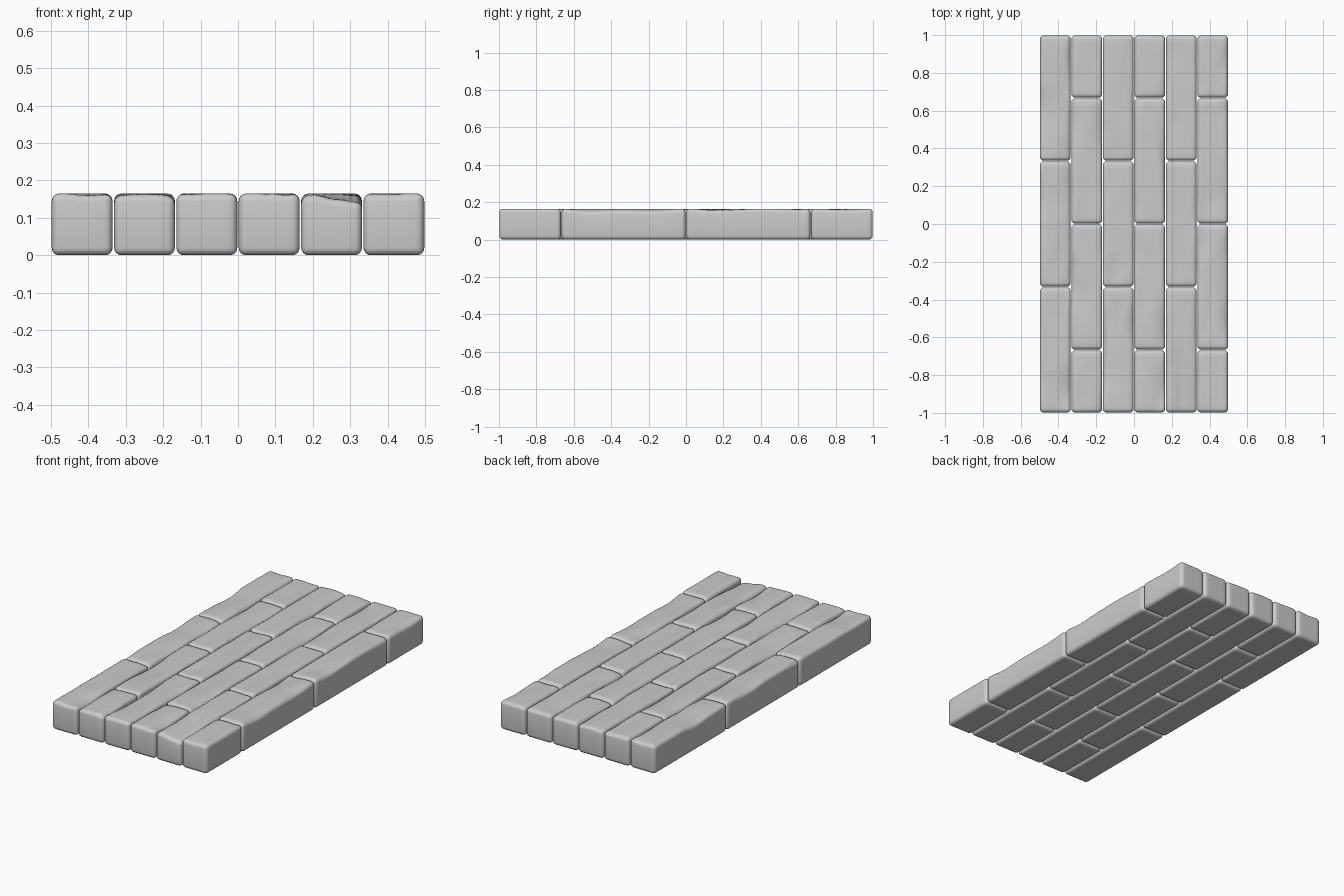
import bpy, bmesh
from mathutils import Vector, noise

if "Cube" in bpy.data.objects:
    bpy.data.objects.remove(bpy.data.objects["Cube"])

H = 0.165          # brick height
W = 1 / 6          # column width
GAP = 0.004
R = 0.02           # rounded edge radius


def smoothstep(a, b, t):
    t = max(0.0, min(1.0, (t - a) / (b - a)))
    return t * t * (3 - 2 * t)


def wear(u, v, seed):
    """Depth of the worn top at position u, v (-1..1 across, metres along)."""
    n = noise.noise(Vector((u * 0.9 + seed * 7.3, v * 4.0, seed * 3.1)))
    fine = noise.noise(Vector((u * 2.5, v * 6.0 + seed * 5.7, seed * 1.7)))
    edge = smoothstep(0.3, 1.0, abs(u))
    return max(0.0, n) * (0.008 + 0.012 * edge) + max(0.0, fine) * 0.004


def brick(name, col, y0, y1, seed):
    x0 = -0.5 + col * W
    cx, cy = x0 + W / 2, (y0 + y1) / 2
    w, l = W - GAP, y1 - y0 - GAP
    bm = bmesh.new()
    bmesh.ops.create_cube(bm, size=1)
    for v in bm.verts:
        v.co = Vector((cx + v.co.x * w, cy + v.co.y * l, (v.co.z + 0.5) * H))
    bmesh.ops.bevel(bm, geom=bm.edges[:], offset=R, segments=4,
                    profile=0.5, affect='EDGES')

    # Cut into slices so the worn surface can bend
    def cut(axis, lo, hi, count):
        no = Vector((0, 0, 0))
        no[axis] = 1
        for i in range(count):
            co = Vector((0, 0, 0))
            co[axis] = lo + (hi - lo) * (i + 1) / (count + 1)
            bmesh.ops.bisect_plane(bm, geom=bm.verts[:] + bm.edges[:] + bm.faces[:],
                                   plane_co=co, plane_no=no)
    cut(0, cx - w / 2 + R, cx + w / 2 - R, 6)
    cut(1, cy - l / 2 + R, cy + l / 2 - R, round(l / 0.025))

    for v in bm.verts:
        u = (v.co.x - cx) / (w / 2)
        depth = wear(u, v.co.y, seed)
        # Chipped front end of the fifth column
        if col == 4 and y0 < -0.9:
            depth += 0.015 * smoothstep(-0.6, 0.2, u) * (1 - smoothstep(-0.95, -0.6, v.co.y))
        # Worn outer edge of the sixth column
        if col == 5 and -0.7 < y0 < -0.6:
            t = abs(v.co.y - cy) / (l / 2)
            depth += 0.009 * smoothstep(0.2, 1.0, u) * (1 - smoothstep(0.5, 1.0, t))
        v.co.z -= depth * smoothstep(0.2, 1.0, v.co.z / H)

    bmesh.ops.recalc_face_normals(bm, faces=bm.faces[:])
    for f in bm.faces:
        f.smooth = True
    mesh = bpy.data.meshes.new(name)
    bm.to_mesh(mesh)
    bm.free()
    bpy.context.collection.objects.link(bpy.data.objects.new(name, mesh))


# Running bond: columns of three long bricks alternate with half-brick ends
LONG = [-1, -1 / 3, 1 / 3, 1]
STAGGERED = [-1, -2 / 3, 0, 2 / 3, 1]
seed = 1
for col in range(6):
    joints = STAGGERED if col % 2 else LONG
    for row, (a, b) in enumerate(zip(joints, joints[1:])):
        brick(f"brick_column{col + 1}_row{row + 1}", col, a, b, seed)
        seed += 1
